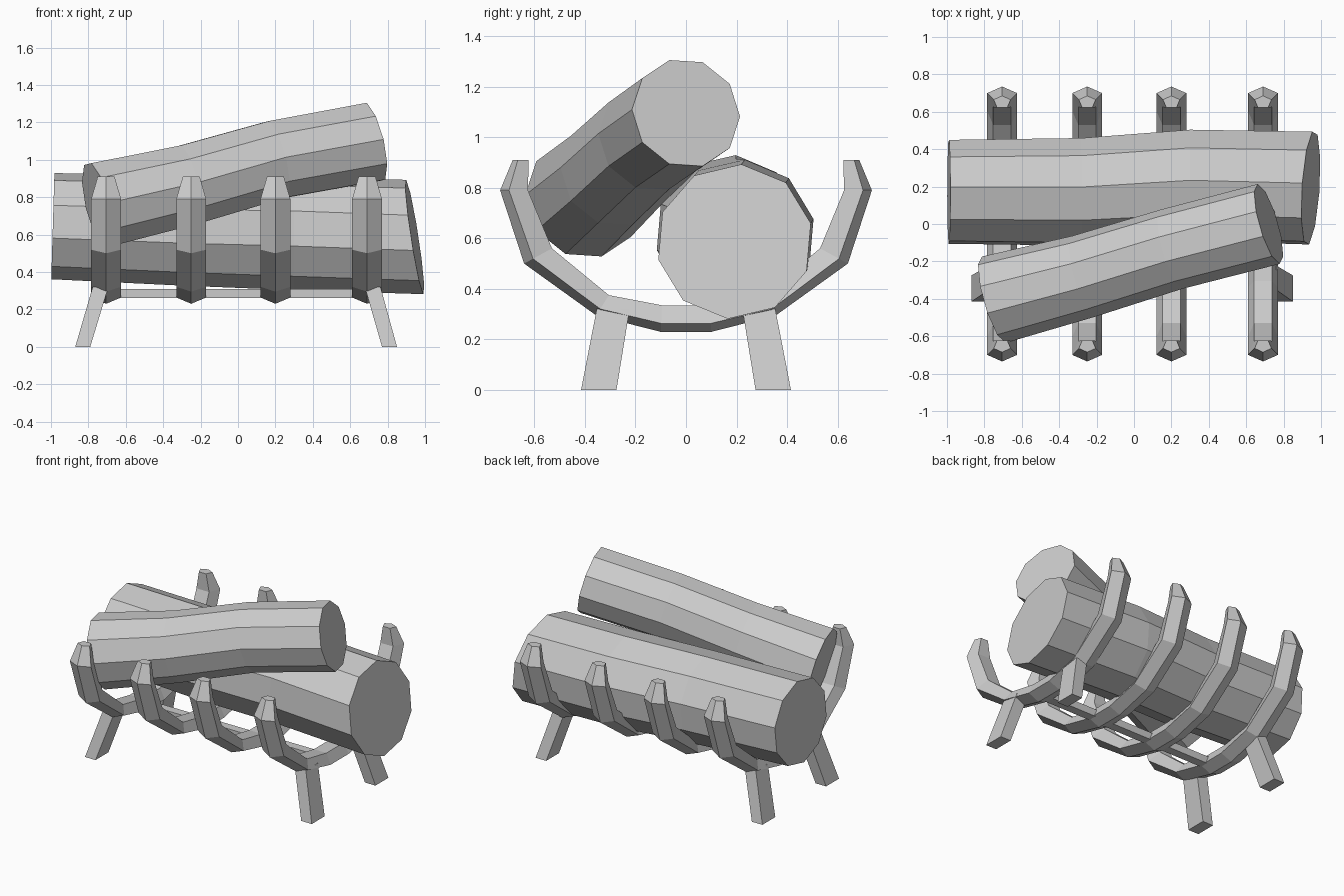
import bpy, bmesh, math
from mathutils import Vector

if "Cube" in bpy.data.objects:
    bpy.data.objects.remove(bpy.data.objects["Cube"])


def make_object(name, rings):
    """Skin a list of equal-length vertex rings, closing both ends."""
    bm = bmesh.new()
    loops = [[bm.verts.new(p) for p in ring] for ring in rings]
    for a, b in zip(loops, loops[1:]):
        n = len(a)
        for i in range(n):
            bm.faces.new((a[i], a[(i + 1) % n], b[(i + 1) % n], b[i]))
    bm.faces.new(loops[0])
    bm.faces.new(loops[-1])
    bmesh.ops.recalc_face_normals(bm, faces=bm.faces)
    mesh = bpy.data.meshes.new(name)
    bm.to_mesh(mesh)
    bm.free()
    ob = bpy.data.objects.new(name, mesh)
    bpy.context.collection.objects.link(ob)
    return ob


def log_ring(center, radius, normal, phase, sides=10):
    n = Vector(normal).normalized()
    u = Vector((0, 1, 0))
    u = (u - n * u.dot(n)).normalized()
    v = n.cross(u)
    return [Vector(center) + radius * (math.cos(a) * u + math.sin(a) * v)
            for a in (math.radians(phase) + math.tau * i / sides for i in range(sides))]


# Lower log: slightly crooked, lying across the cradle
make_object("lower_log", [
    log_ring((-0.99, 0.172, 0.645), 0.285, (1, 0, -0.03), 13),
    log_ring((-0.28, 0.172, 0.620), 0.295, (1, 0, 0), 13),
    log_ring((0.30, 0.207, 0.607), 0.305, (1, 0, 0), 13),
    log_ring((0.945, 0.192, 0.587), 0.31, (1, -0.065, 0.155), 13),
])

# Upper log: leaning diagonally over the lower one
axis = (1, 0.29, 0.24)
make_object("upper_log", [
    log_ring((-0.75, -0.405, 0.755), 0.24, axis, 0),
    log_ring((-0.27, -0.28, 0.865), 0.225, axis, 0),
    log_ring((0.20, -0.135, 1.00), 0.22, axis, 0),
    log_ring((0.72, 0.0, 1.095), 0.222, axis, 0),
])

# Cradle ribs: five-sided section, ridge facing outward, tapered tips
# station: outer y, outer z, inner y, inner z, half width
HALF = [
    (0.685, 0.91, 0.622, 0.91, 0.045),
    (0.735, 0.79, 0.625, 0.79, 0.08),
    (0.64, 0.50, 0.53, 0.56, 0.08),
    (0.355, 0.295, 0.305, 0.375, 0.08),
    (0.10, 0.23, 0.095, 0.335, 0.08),
]
stations = [(-a, b, -c, d, w) for a, b, c, d, w in HALF] + HALF[::-1]


def rib_ring(x, oy, oz, iy, iz, w):
    outer, inner = Vector((x, oy, oz)), Vector((x, iy, iz))
    side = outer.lerp(inner, 0.32)
    dx = Vector((w, 0, 0))
    return [outer, side + dx, inner + dx * 0.6, inner - dx * 0.6, side - dx]


for i, x in enumerate((-0.705, -0.25, 0.2, 0.69)):
    make_object(f"cradle_rib_{i + 1}", [rib_ring(x, *s) for s in stations])


# Splayed legs and the rail under the logs
def rect(x, y, z, hx, hy):
    return [(x + sx * hx, y + sy * hy, z)
            for sx, sy in ((-1, -1), (1, -1), (1, 1), (-1, 1))]


for end, foot, top in (("left", -0.83, -0.735), ("right", 0.81, 0.72)):
    for side, s in (("front", -1), ("back", 1)):
        make_object(f"{side}_{end}_leg", [
            rect(foot, s * 0.345, 0, 0.04, 0.07),
            rect(top, s * 0.288, 0.32, 0.042, 0.065),
        ])

make_object("rail", [
    [(x, y, z) for y, z in ((-0.11, 0.26), (-0.05, 0.26), (-0.05, 0.31), (-0.11, 0.31))]
    for x in (-0.7, 0.69)
])
